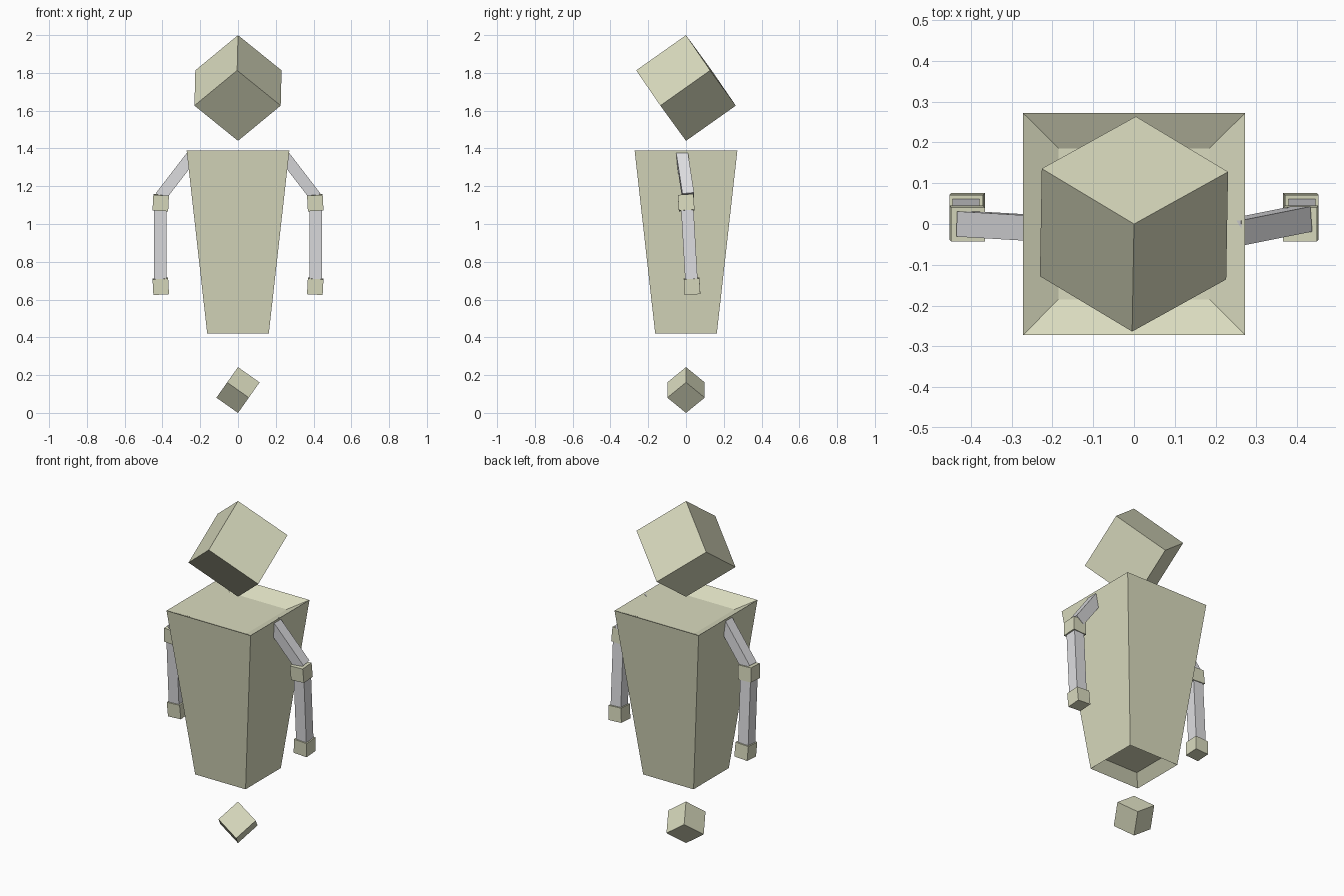
import bpy, bmesh, math
from mathutils import Vector, Matrix

if "Cube" in bpy.data.objects:
    bpy.data.objects.remove(bpy.data.objects["Cube"])


def material(name, rgb):
    m = bpy.data.materials.new(name)
    m.diffuse_color = (*rgb, 1)
    m.use_nodes = True
    m.node_tree.nodes["Principled BSDF"].inputs["Base Color"].default_value = m.diffuse_color
    return m


BEIGE = material("pale_beige", (0.70, 0.71, 0.52))
GREY = material("light_grey", (0.73, 0.73, 0.75))


def finish(bm, name, mat):
    bmesh.ops.recalc_face_normals(bm, faces=bm.faces)
    mesh = bpy.data.meshes.new(name)
    bm.to_mesh(mesh)
    bm.free()
    mesh.materials.append(mat)
    obj = bpy.data.objects.new(name, mesh)
    bpy.context.collection.objects.link(obj)
    return obj


def box(name, size, matrix, mat):
    bm = bmesh.new()
    bmesh.ops.create_cube(bm, size=1)
    bm.transform(matrix @ Matrix.Diagonal((*size, 1)))
    return finish(bm, name, mat)


def beam(name, a, b, width, mat):
    """Square bar between two points."""
    a, b = Vector(a), Vector(b)
    d = (b - a).normalized()
    side = Vector((0, 1, 0))
    side = (side - d * side.dot(d)).normalized()
    rot = Matrix((side.cross(d), side, d)).transposed().to_4x4()
    return box(name, (width, width, (b - a).length),
               Matrix.Translation((a + b) / 2) @ rot, mat)


def corner_cube(name, size, z, heading):
    """Cube balanced on one corner, one upper edge pointing to heading (degrees)."""
    stand = Vector((1, 1, 1)).rotation_difference(Vector((0, 0, 1))).to_matrix()
    edge = stand @ Vector((1, 1, -1))
    turn = math.radians(heading) - math.atan2(edge.y, edge.x)
    rot = Matrix.Rotation(turn, 4, 'Z') @ stand.to_4x4()
    return box(name, (size,) * 3, Matrix.Translation((0, 0, z)) @ rot, BEIGE)


# Head and floating foot
corner_cube("head", 0.323, 1.72, -91)
corner_cube("foot", 0.14, 0.121, 0)

# Tapered torso with dished top and recessed underside
bm = bmesh.new()
rings = []
for half, z in ((0.118, 0.48), (0.163, 0.42), (0.272, 1.39), (0.185, 1.345)):
    rings.append([bm.verts.new((sx * half, sy * half, z))
                  for sx, sy in ((-1, -1), (1, -1), (1, 1), (-1, 1))])
for low, high in zip(rings, rings[1:]):
    for i in range(4):
        j = (i + 1) % 4
        bm.faces.new((low[i], low[j], high[j], high[i]))
bm.faces.new(rings[0][::-1])
bm.faces.new(rings[-1])
finish(bm, "torso", BEIGE)

# Arms: the shoulders differ slightly in depth
for side, s, y_top, y_low in (("left", -1, -0.01, 0.0), ("right", 1, -0.022, 0.012)):
    beam(side + "_upper_arm", (s * 0.24, y_top, 1.366), (s * 0.41, y_low, 1.145), 0.062, GREY)
    beam(side + "_forearm", (s * 0.412, 0.004, 1.13), (s * 0.412, 0.031, 0.66), 0.066, GREY)
    for part, y, z, tilt in (("elbow", 0.001, 1.113, -3), ("hand", 0.032, 0.67, 3)):
        rot = (Matrix.Rotation(math.radians(s * tilt), 4, 'Y')
               @ Matrix.Rotation(math.radians(3.5), 4, 'X'))
        box(side + "_" + part, (0.083,) * 3,
            Matrix.Translation((s * 0.409, y, z)) @ rot, BEIGE)
